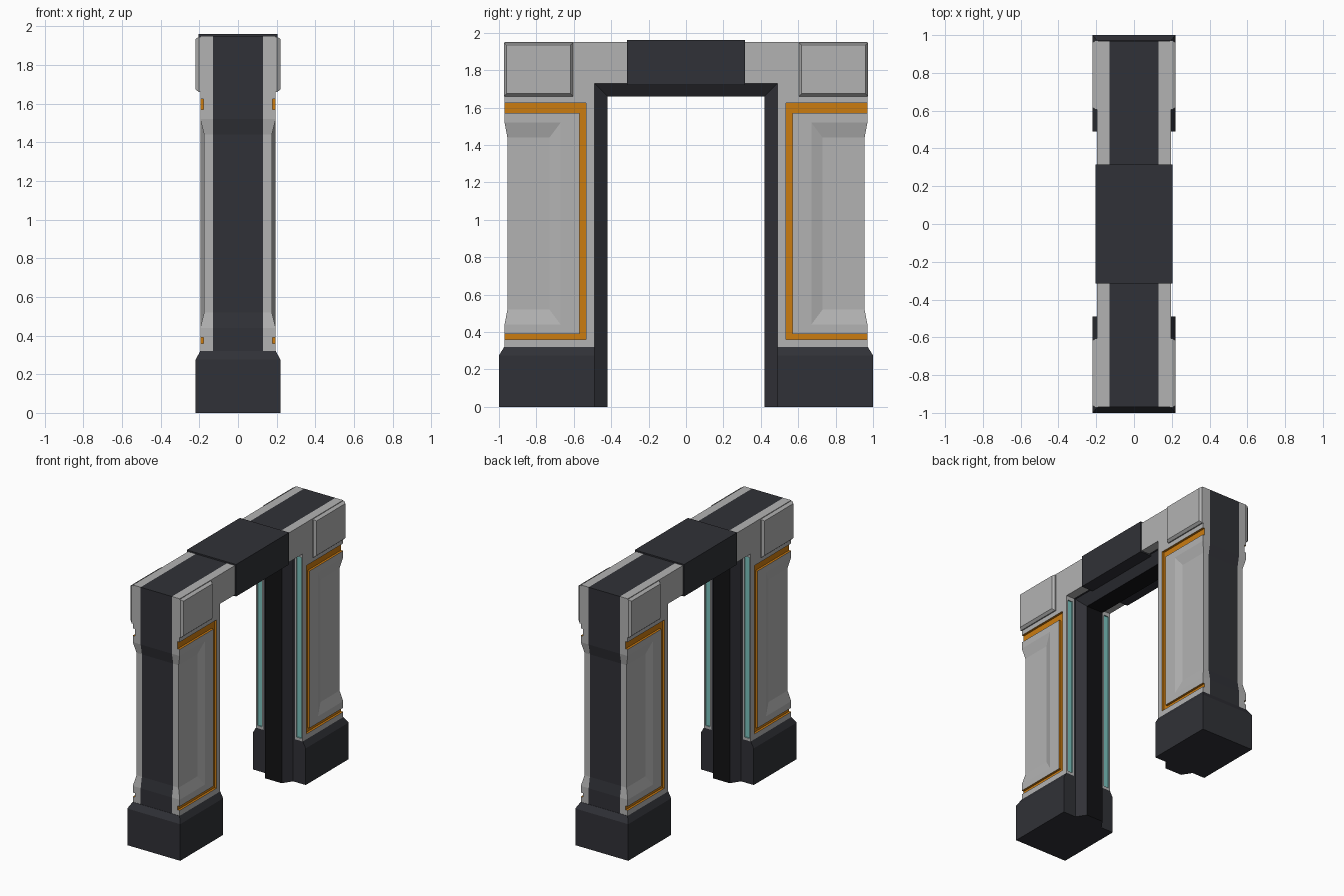
import bpy, bmesh

if "Cube" in bpy.data.objects:
    bpy.data.objects.remove(bpy.data.objects["Cube"])

def material(name, rgb):
    m = bpy.data.materials.new(name)
    m.diffuse_color = (*rgb, 1)
    m.use_nodes = True
    m.node_tree.nodes["Principled BSDF"].inputs["Base Color"].default_value = m.diffuse_color
    return m

LIGHT = material("light_grey", (0.45, 0.45, 0.45))
DARK = material("dark_grey", (0.03, 0.031, 0.038))
BLACK = material("black", (0.006, 0.006, 0.007))
ORANGE = material("orange", (0.6, 0.2, 0.005))
TEAL = material("teal", (0.2, 0.55, 0.52))

def finish(name, bm, *mats):
    bmesh.ops.recalc_face_normals(bm, faces=bm.faces)
    me = bpy.data.meshes.new(name)
    bm.to_mesh(me)
    bm.free()
    for m in mats:
        me.materials.append(m)
    ob = bpy.data.objects.new(name, me)
    bpy.context.collection.objects.link(ob)
    return ob

def loft(name, sections, *mats, mat_of=lambda s, k: 0):
    """Skin a list of equal-length closed rings and cap both ends."""
    bm = bmesh.new()
    rings = [[bm.verts.new(p) for p in sec] for sec in sections]
    n = len(rings[0])
    for s in range(len(rings) - 1):
        for k in range(n):
            a, b = rings[s], rings[s + 1]
            f = bm.faces.new((a[k], a[(k + 1) % n], b[(k + 1) % n], b[k]))
            f.material_index = mat_of(s, k)
    bm.faces.new(rings[0])
    bm.faces.new(rings[-1])
    return finish(name, bm, *mats)

def slab(x, profile):
    return [(x, y, z) for y, z in profile]

def rect(y0, y1, z0, z1):
    return [(y0, z0), (y1, z0), (y1, z1), (y0, z1)]

def carve(ob, cutter):
    """Subtract the cutter; cut faces take the cutter's material."""
    mod = ob.modifiers.new("carve", 'BOOLEAN')
    mod.operation = 'DIFFERENCE'
    mod.solver = 'EXACT'
    mod.material_mode = 'TRANSFER'
    mod.object = cutter
    bpy.context.view_layer.objects.active = ob
    bpy.ops.object.modifier_apply(modifier=mod.name)
    bpy.data.objects.remove(cutter)

# Arch body: one outline through three bands, the middle band dark
half = [(0.49, 1.73), (0.49, 0.32), (0.97, 0.32), (0.97, 0.44), (0.955, 0.52),
        (0.955, 1.44), (0.97, 1.52), (0.97, 1.95)]
outline = half + [(-y, z) for y, z in reversed(half)]
body = loft("arch_body", [slab(x, outline) for x in (-0.195, -0.13, 0.13, 0.195)],
            LIGHT, DARK, mat_of=lambda s, k: int(s == 1))

trim = [(1.0, 0.36), (0.535, 0.36), (0.535, 1.625), (1.0, 1.625),
        (1.0, 1.57), (0.57, 1.57), (0.57, 0.39), (1.0, 0.39)]

for sy in (-1, 1):
    # Base block, chamfered on the three outward sides
    def ring(x, y, z):
        return [(-x, 0.49 * sy, z), (x, 0.49 * sy, z), (x, y * sy, z), (-x, y * sy, z)]
    loft("pillar_base", [ring(0.22, 1.0, 0), ring(0.22, 1.0, 0.275), ring(0.195, 0.972, 0.32)], DARK)

    for sx in (-1, 1):
        def side(x, profile):
            return [(x * sx, y * sy, z) for y, z in profile]
        # Sloped side panel recess, open towards the outer end
        carve(body, loft("panel_cutter", [side(0.175, rect(0.73, 1.05, 0.52, 1.44)),
                                          side(0.215, rect(0.61, 1.05, 0.36, 1.60))], LIGHT))
        # Orange groove around the panel
        carve(body, loft("trim_cutter", [side(0.178, trim), side(0.23, trim)], ORANGE))
        # Teal light strip sunk in the inner face
        strip = rect(0.47, 0.498, 0.34, 1.70)
        carve(body, loft("strip_cutter", [side(0.143, strip), side(0.183, strip)], TEAL))
        # Raised corner plate
        plate = rect(0.605, 0.972, 1.66, 1.945)
        loft("corner_plate", [side(0.19, plate), side(0.203, plate),
                              side(0.22, rect(0.618, 0.96, 1.675, 1.935))], LIGHT)

# Inner door frame: trapezoid swept round the opening with mitred corners
section = [(-0.115, 0), (-0.07, 0.07), (0.07, 0.07), (0.115, 0)]
stations = [(-1, 0), (-1, 1), (1, 1), (1, 0)]
loft("inner_frame", [[(x, s * (0.49 - d), top * (1.73 - d)) for x, d in section]
                     for s, top in stations],
     DARK, BLACK, mat_of=lambda s, k: int(k == 1))

# Centre block on the lintel
block = rect(-0.315, 0.315, 1.72, 1.96)
loft("centre_block", [slab(-0.205, block), slab(0.205, block)], DARK)
